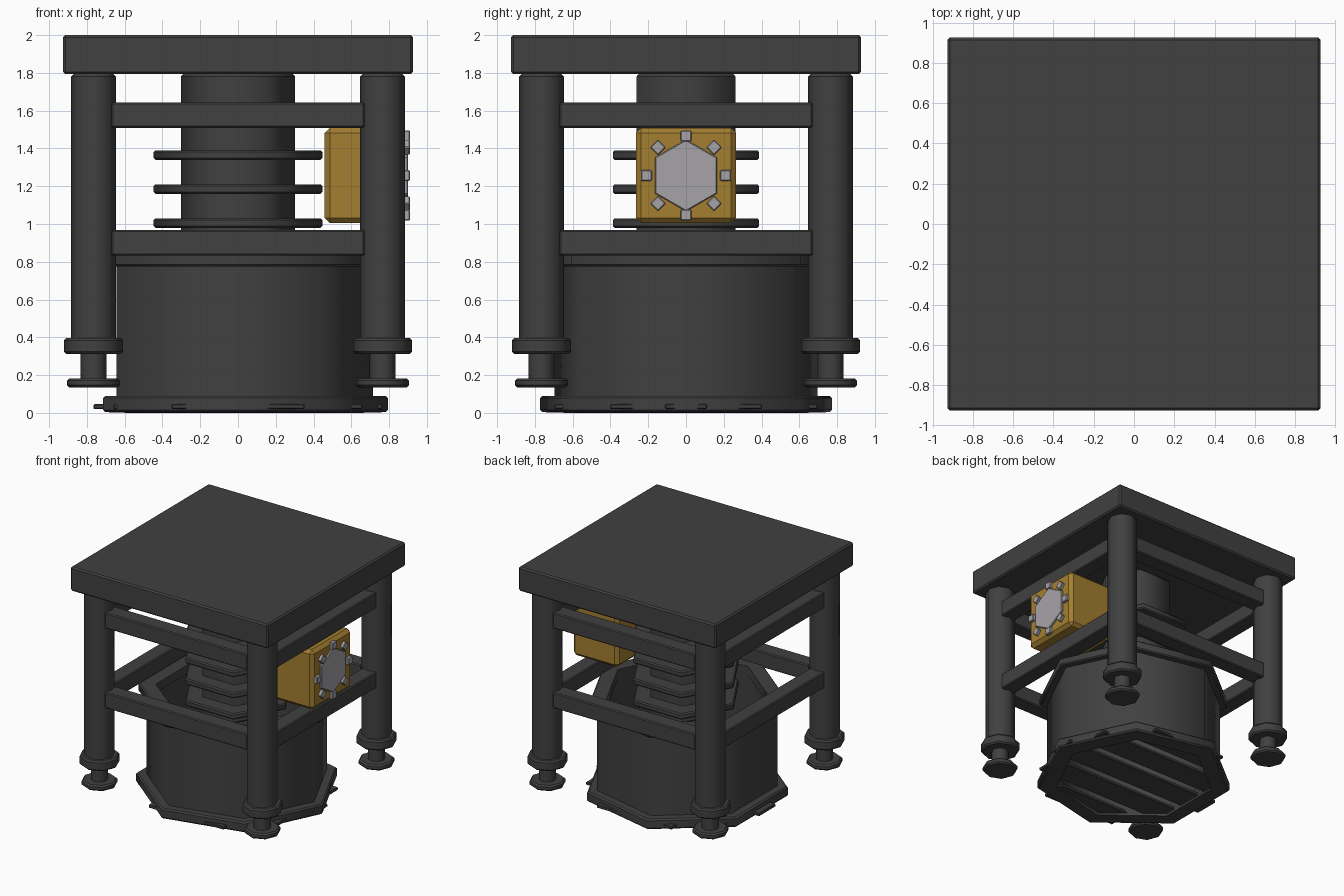
import bpy, bmesh, math
from mathutils import Matrix

if "Cube" in bpy.data.objects:
    bpy.data.objects.remove(bpy.data.objects["Cube"])


def material(name, rgb):
    m = bpy.data.materials.new(name)
    m.diffuse_color = (*rgb, 1)
    m.use_nodes = True
    m.node_tree.nodes["Principled BSDF"].inputs["Base Color"].default_value = m.diffuse_color
    return m


DARK = material("dark_grey_metal", (0.052, 0.052, 0.052))
GOLD = material("gold_paint", (0.37, 0.21, 0.03))
LIGHT = material("light_grey_metal", (0.38, 0.37, 0.39))


def finish(bm, name, mat):
    bmesh.ops.recalc_face_normals(bm, faces=bm.faces)
    me = bpy.data.meshes.new(name)
    bm.to_mesh(me)
    bm.free()
    me.materials.append(mat)
    ob = bpy.data.objects.new(name, me)
    bpy.context.collection.objects.link(ob)
    return ob


def box(name, mat, center, size, bevel=0.0, rot_x=0.0):
    bm = bmesh.new()
    bmesh.ops.create_cube(bm, size=1)
    bmesh.ops.scale(bm, vec=size, verts=bm.verts)
    if bevel:
        bmesh.ops.bevel(bm, geom=bm.edges[:], offset=bevel, segments=1,
                        affect='EDGES', profile=0.5)
    bm.transform(Matrix.Translation(center) @ Matrix.Rotation(rot_x, 4, 'X'))
    return finish(bm, name, mat)


def lathe(name, mat, sides, profile, center=(0, 0, 0), ring=False, smooth=True, to_x=False):
    """Spin an (r, z) profile round with few sides; a vertex points to +x."""
    bm = bmesh.new()
    loops = []
    for r, z in profile:
        loops.append([bm.verts.new((r * math.cos(math.tau * i / sides),
                                    r * math.sin(math.tau * i / sides), z))
                      for i in range(sides)])
    pairs = list(zip(loops, loops[1:]))
    if ring:
        pairs.append((loops[-1], loops[0]))
    for a, b in pairs:
        for i in range(sides):
            j = (i + 1) % sides
            bm.faces.new((a[i], a[j], b[j], b[i])).smooth = smooth
    if not ring:
        bm.faces.new(loops[0])
        bm.faces.new(loops[-1])
    for lp in loops:  # keep the edges round each level sharp
        for i in range(sides):
            e = bm.edges.get((lp[i], lp[(i + 1) % sides]))
            e.smooth = False
    if to_x:  # axis along x, vertices pointing to +-y
        bm.transform(Matrix.Rotation(math.pi / 2, 4, 'X') @ Matrix.Rotation(math.pi / 2, 4, 'Y')
                     @ Matrix.Rotation(math.pi / 2, 4, 'Z'))
    bm.transform(Matrix.Translation(center))
    return finish(bm, name, mat)


def disc(r, z0, z1, c):
    return [(r - c, z0), (r, z0 + c), (r, z1 - c), (r - c, z1)]


# top plate
box("top_plate", DARK, (0, 0, 1.897), (1.852, 1.852, 0.206), 0.012)

# legs with collar, stem and pad
P = 0.765
for sx in (-1, 1):
    for sy in (-1, 1):
        c = (sx * P, sy * P, 0)
        lathe("leg", DARK, 8, disc(0.119, 0.37, 1.795, 0.015), c)
        lathe("leg_collar", DARK, 8, disc(0.156, 0.312, 0.396, 0.012), c)
        lathe("foot_stem", DARK, 8, disc(0.068, 0.16, 0.33, 0.005), c)
        lathe("foot_pad", DARK, 8, disc(0.14, 0.135, 0.183, 0.012), c)

# side rails
for z in (0.9, 1.577):
    for s in (-1, 1):
        box("cross_rail", DARK, (0, s * P, z), (1.342, 0.135, 0.135), 0.008)
        box("side_rail", DARK, (s * P, 0, z), (0.135, 1.342, 0.135), 0.008)

# seven sided hollow drum, rim and base ring
lathe("drum", DARK, 7, [(0.715, 0.05), (0.715, 0.82), (0.65, 0.82), (0.65, 0.05)], ring=True)
lathe("drum_rim", DARK, 7, disc(0.774, 0.775, 0.85, 0.01) + [(0.64, 0.85), (0.64, 0.775)], ring=True)
lathe("base_ring", DARK, 7, disc(0.793, 0.004, 0.09, 0.012) + [(0.64, 0.09), (0.64, 0.0)], ring=True)

# floor slats, ends poking slightly through the base ring
for y, half in ((0, 0.765), (0.293, 0.658), (0.587, 0.353)):
    for s in ((1, -1) if y else (1,)):
        box("floor_slat", DARK, (0, s * y, 0.033), (2 * half, 0.22, 0.026), 0.005)

# six sided column with cooling fins
lathe("column", DARK, 6, disc(0.303, 0.7, 1.795, 0.015))
for i in range(4):
    z = 0.825 + 0.18 * i
    lathe("fin", DARK, 6, disc(0.447, z - 0.025, z + 0.025, 0.01))

# gold side housing with hexagonal cover and bolts
HZ = 1.257
box("side_housing", GOLD, (0.672, 0, HZ), (0.426, 0.53, 0.505), 0.028)
lathe("hex_cover", LIGHT, 6, disc(0.19, -0.01, 0.015, 0.006), (0.885, 0, HZ),
      smooth=False, to_x=True)
for i in range(8):
    a = math.tau * i / 8
    box("cover_bolt", LIGHT, (0.893, 0.21 * math.cos(a), HZ + 0.21 * math.sin(a)),
        (0.034, 0.058, 0.058), 0.005, a)
